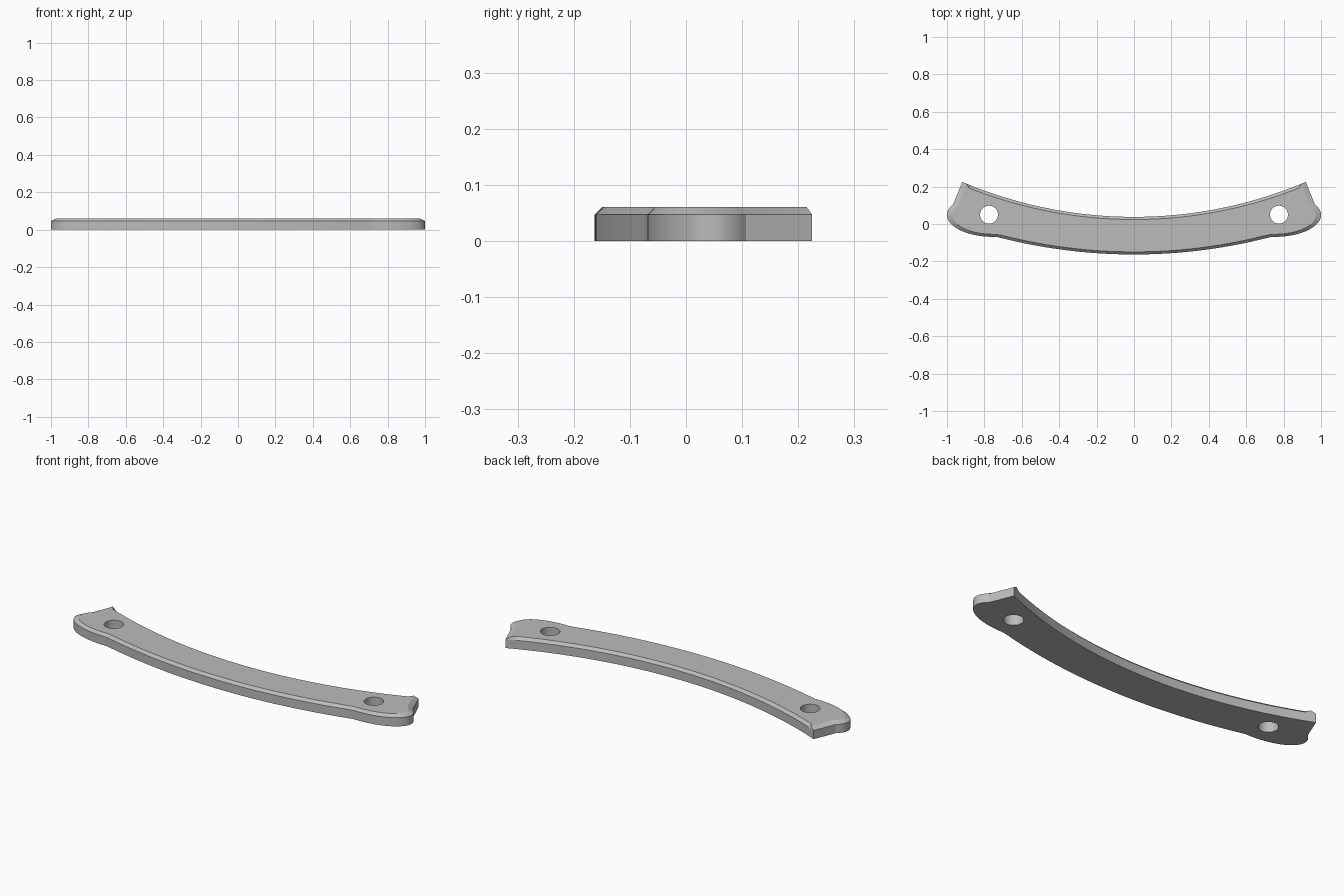
import bpy, bmesh, math
from mathutils import Vector

cube = bpy.data.objects.get("Cube")
if cube:
    bpy.data.objects.remove(cube, do_unlink=True)

HEIGHT, WALL = 0.061, 0.047          # total height, top of the straight wall
PAD_X, PAD_Y = 0.75, 0.048           # centre of each oval end pad
PAD_A, PAD_B = 0.25, 0.117           # half axes of the pad
HOLE_X, HOLE_Y, HOLE_R = 0.775, 0.05, 0.048

grey = bpy.data.materials.new("grey metal")
grey.use_nodes = True
colour = (0.5, 0.5, 0.5, 1)
grey.diffuse_color = colour
grey.node_tree.nodes["Principled BSDF"].inputs["Base Color"].default_value = colour


def arc(x, y0, radius):
    """Height of a shallow upward-curving arc at x."""
    return y0 + radius - math.sqrt(radius * radius - x * x)


def back_arc(x):
    return arc(x, 0.038, 2.35)


def front_arc(x):
    return arc(x, -0.163, 2.9)


def pad_point(t):
    return Vector((PAD_X + PAD_A * math.cos(t), PAD_Y + PAD_B * math.sin(t)))


# Right half outline: front arc, round the pad, then the back arc to the middle
pad = [pad_point(math.radians(a)) for a in range(-120, 181, 3)]
start = next(i for i, p in enumerate(pad) if p.y < front_arc(p.x) and p.x > 0.7)
end = next(i for i, p in enumerate(pad) if i > len(pad) // 2 and p.y < back_arc(p.x))
pad = pad[start:end]
steps = 20
front = [Vector((pad[0].x * i / steps, front_arc(pad[0].x * i / steps))) for i in range(steps)]
back = [Vector((pad[-1].x * i / steps, back_arc(pad[-1].x * i / steps)))
        for i in range(steps - 1, -1, -1)]
half = front + pad + back
outline = half + [Vector((-p.x, p.y)) for p in half[-2:0:-1]]

# Chamfer outline, drawn in further at the tips than along the sides
inner = []
for i, p in enumerate(outline):
    d = (outline[(i + 1) % len(outline)] - outline[i - 1]).normalized()
    inner.append(p + Vector((-d.y * 0.03, d.x * 0.014)))

# Plate body: three stacked rings with capped ends
bm = bmesh.new()
rings = [[bm.verts.new((p.x, p.y, z)) for p in ring]
         for ring, z in ((outline, 0), (outline, WALL), (inner, HEIGHT))]
for low, high in zip(rings, rings[1:]):
    for i in range(len(low)):
        j = (i + 1) % len(low)
        bm.faces.new((low[i], low[j], high[j], high[i]))
bm.faces.new(rings[0][::-1])
bm.faces.new(rings[-1])
bmesh.ops.recalc_face_normals(bm, faces=bm.faces)
mesh = bpy.data.meshes.new("curved_handle_plate")
bm.to_mesh(mesh)
bm.free()
mesh.materials.append(grey)
plate = bpy.data.objects.new("curved_handle_plate", mesh)
bpy.context.collection.objects.link(plate)

# Screw holes
for side in (-1, 1):
    bpy.ops.mesh.primitive_cylinder_add(vertices=40, radius=HOLE_R, depth=0.3,
                                        location=(side * HOLE_X, HOLE_Y, 0))
    cutter = bpy.context.object
    cutter.name = "hole_cutter"
    cutter.hide_render = True
    cutter.data.materials.append(grey)
    cut = plate.modifiers.new("screw_hole", 'BOOLEAN')
    cut.object = cutter
    cut.solver = 'EXACT'
    bpy.ops.object.select_all(action='DESELECT')
    bpy.context.view_layer.objects.active = plate
    plate.select_set(True)
    bpy.ops.object.modifier_apply(modifier=cut.name)
    bpy.data.objects.remove(cutter, do_unlink=True)

bpy.ops.object.shade_smooth_by_angle(angle=math.radians(20))
